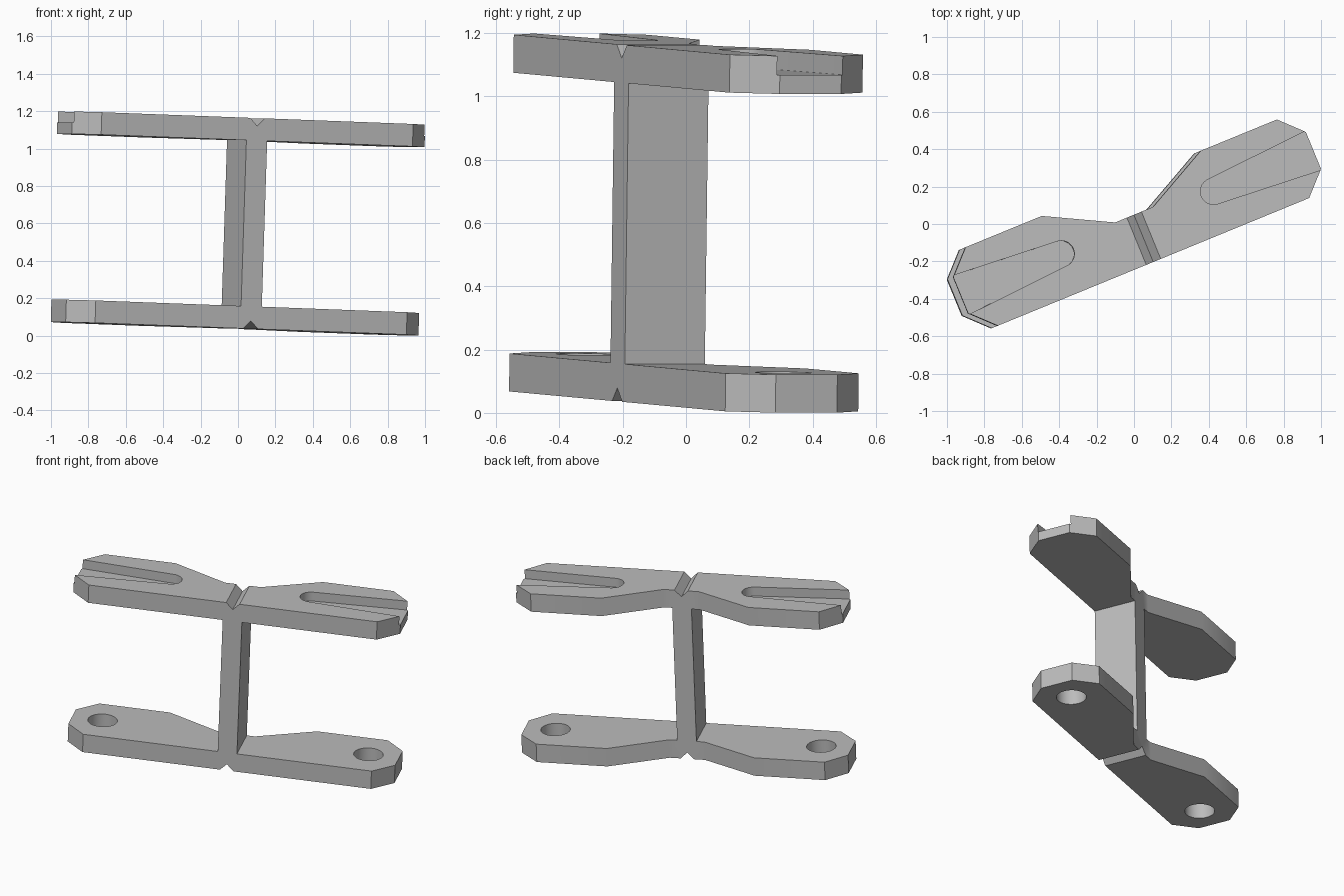
import bpy
import bmesh
from math import cos, sin, radians
from mathutils import Matrix, Vector

cube = bpy.data.objects.get("Cube")
if cube:
    bpy.data.objects.remove(cube)

# Main dimensions in the bracket's own frame: u along, v across, w up
HALF_WIDTH, NECK_V = 0.227, 0.046
LOW, HIGH, THICK = 0.036, 1.043, 0.12
COLUMN, GROOVE = 0.06, 0.042

grey = bpy.data.materials.new("plain_grey")
grey.use_nodes = True
colour = (0.5, 0.5, 0.5, 1)
grey.diffuse_color = colour
grey.node_tree.nodes["Principled BSDF"].inputs["Base Color"].default_value = colour


def prism(name, points, start, end, axis="w"):
    """Extrude a closed outline along w (plan outline) or v (side profile)."""
    bm = bmesh.new()
    place = (lambda a, b: (a, b, start)) if axis == "w" else (lambda a, b: (a, start, b))
    face = bm.faces.new([bm.verts.new(place(*p)) for p in points])
    grown = bmesh.ops.extrude_face_region(bm, geom=[face])["geom"]
    shift = Vector((0, 0, end - start)) if axis == "w" else Vector((0, end - start, 0))
    bmesh.ops.translate(bm, vec=shift, verts=[g for g in grown if isinstance(g, bmesh.types.BMVert)])
    bmesh.ops.recalc_face_normals(bm, faces=bm.faces)
    mesh = bpy.data.meshes.new(name)
    bm.to_mesh(mesh)
    bm.free()
    mesh.materials.append(grey)
    obj = bpy.data.objects.new(name, mesh)
    bpy.context.collection.objects.link(obj)
    return obj


def mirrored(half):
    """Close a right-hand outline with its mirror image across u = 0."""
    return half + [(-u, w) for u, w in reversed(half) if u != 0]


def arc(u, radius, first, last, steps):
    angles = [radians(first + (last - first) * i / steps) for i in range(steps + 1)]
    return [(u + radius * cos(a), radius * sin(a)) for a in angles]


# Side profile: two plates joined by a column, with a V groove in each outer face
low_top, high_top = LOW + THICK, HIGH + THICK
side = mirrored([
    (0, LOW + GROOVE), (GROOVE, LOW), (1.2, LOW), (1.2, low_top), (COLUMN, low_top),
    (COLUMN, HIGH), (1.2, HIGH), (1.2, high_top), (GROOVE, high_top), (0, high_top - GROOVE)])
bracket = prism("bracket", side, -0.4, 0.4, "v")

# Plan outline: straight front edge, chamfered ends and a narrow neck behind
plan = mirrored([
    (0.9, -HALF_WIDTH), (1.02, -0.105), (1.02, 0.105), (0.9, HALF_WIDTH),
    (0.46, HALF_WIDTH), (0.11, NECK_V)])
cutters = [("INTERSECT", prism("outline_cutter", plan, -0.2, 1.5))]

# Round holes in the lower plate, flared open slots in the upper plate
for side_name, sign in (("left", 1), ("right", -1)):
    hole = [(sign * u, v) for u, v in arc(0.83, 0.09, 0, 350, 35)]
    cutters.append(("DIFFERENCE", prism(side_name + "_hole_cutter", hole, -0.1, 0.4)))
    slot = [(1.1, -0.118)] + arc(0.44, 0.07, 266, 94, 20) + [(1.1, 0.118)]
    slot = [(sign * u, v) for u, v in slot]
    cutters.append(("DIFFERENCE", prism(side_name + "_slot_cutter", slot, high_top - 0.06, 1.5)))

bpy.context.view_layer.objects.active = bracket
for operation, cutter in cutters:
    mod = bracket.modifiers.new(cutter.name, "BOOLEAN")
    mod.operation, mod.solver, mod.object = operation, "EXACT", cutter
    bpy.ops.object.modifier_apply(modifier=mod.name)
for _, cutter in cutters:
    bpy.data.objects.remove(cutter)

# Tip the bracket slightly along its length and turn it about the vertical
middle = Vector((0, 0, 0.6))
turn = Matrix.Rotation(radians(22.3), 4, "Z") @ Matrix.Rotation(radians(2), 4, "Y")
bracket.data.transform(Matrix.Translation(middle) @ turn @ Matrix.Translation(-middle))

bpy.ops.object.select_all(action="DESELECT")
bracket.select_set(True)
bpy.ops.object.shade_smooth_by_angle(angle=radians(30))
